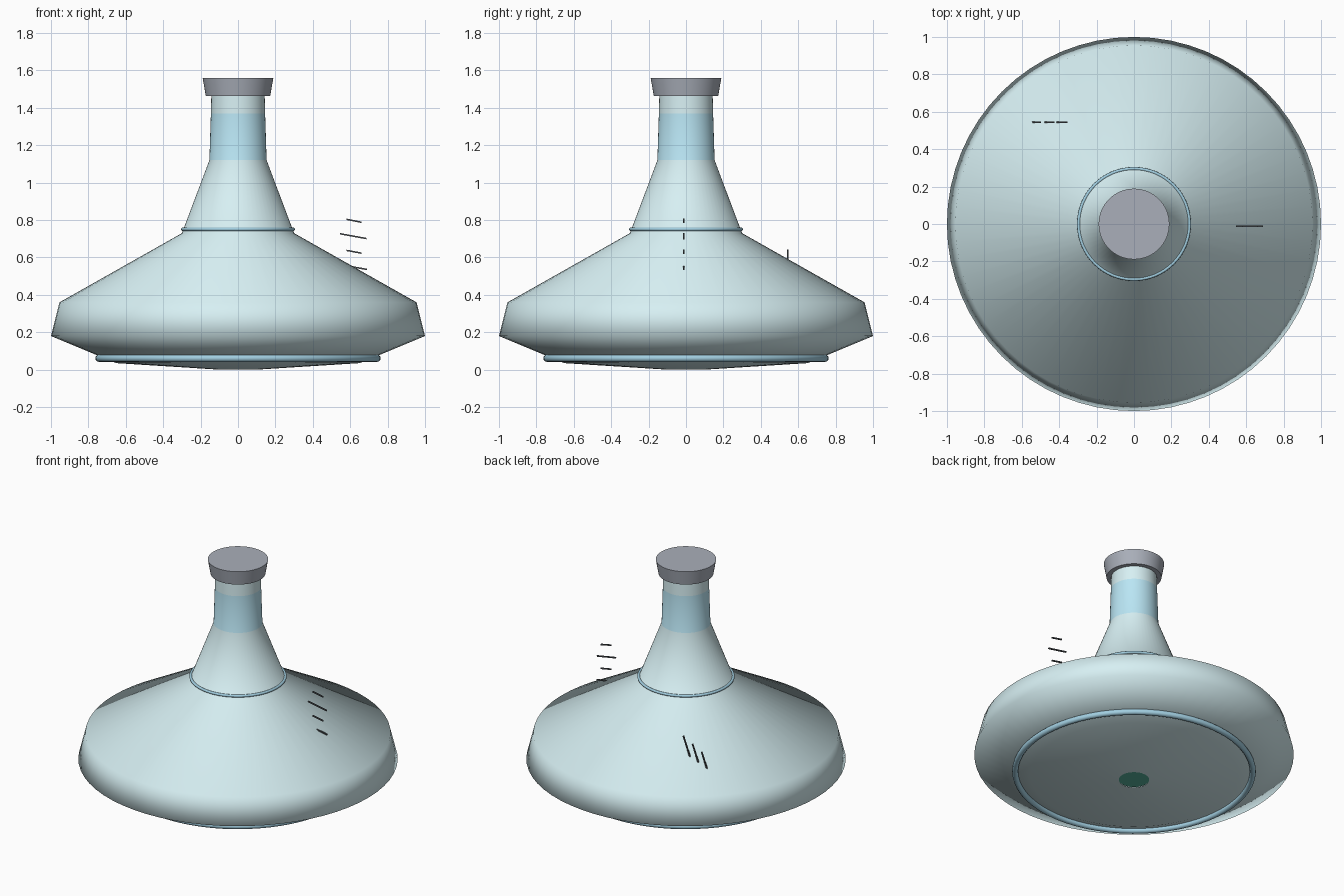
import bpy, bmesh, math
from mathutils import Vector

if "Cube" in bpy.data.objects:
    bpy.data.objects.remove(bpy.data.objects["Cube"])


def material(name, rgb):
    m = bpy.data.materials.new(name)
    m.diffuse_color = (*rgb, 1)
    m.use_nodes = True
    m.node_tree.nodes["Principled BSDF"].inputs["Base Color"].default_value = m.diffuse_color
    return m


GLASS = material("pale_glass", (0.68, 0.87, 0.90))
BAND = material("blue_band", (0.49, 0.79, 0.91))
RIM = material("blue_rim", (0.36, 0.62, 0.75))
STOPPER = material("stopper_grey", (0.40, 0.43, 0.49))
LIQUID = material("green_liquid", (0.10, 0.45, 0.34))
MARK = material("mark_grey", (0.08, 0.09, 0.10))


def finish(name, bm, mats):
    bmesh.ops.recalc_face_normals(bm, faces=bm.faces)
    mesh = bpy.data.meshes.new(name)
    bm.to_mesh(mesh)
    bm.free()
    for m in mats:
        mesh.materials.append(m)
    ob = bpy.data.objects.new(name, mesh)
    bpy.context.collection.objects.link(ob)
    return ob


def lathe(name, profile, mats, slots=None, segs=64, closed=False, angle=None):
    """Revolve (radius, z) points about z; slots gives a material per span."""
    bm = bmesh.new()
    rings = []
    for r, z in profile:
        if r == 0:
            rings.append([bm.verts.new((0, 0, z))] * segs)
        else:
            rings.append([bm.verts.new((r * math.cos(2 * math.pi * i / segs),
                                        r * math.sin(2 * math.pi * i / segs), z))
                          for i in range(segs)])
    spans = len(rings) if closed else len(rings) - 1
    for k in range(spans):
        a, b = rings[k], rings[(k + 1) % len(rings)]
        for i in range(segs):
            j = (i + 1) % segs
            f = bm.faces.new(list(dict.fromkeys((a[i], a[j], b[j], b[i]))))
            f.material_index = slots[k] if slots else 0
    ob = finish(name, bm, mats)
    ob.data.shade_smooth()
    if angle:
        ob.data.set_sharp_from_angle(angle=math.radians(angle))
    return ob


def ring(name, major, minor, z):
    pts = [(major + minor * math.cos(t), z + minor * math.sin(t))
           for t in (2 * math.pi * i / 12 for i in range(12))]
    return lathe(name, pts, [RIM], closed=True)


def bar(name, x0, z0, x1, z1, y, thick=0.008):
    """Thin straight bar in the x-z plane."""
    a, b = Vector((x0, y, z0)), Vector((x1, y, z1))
    d = (b - a).normalized()
    up = Vector((-d.z, 0, d.x)) * thick / 2
    side = Vector((0, thick / 2, 0))
    bm = bmesh.new()
    for p in (a, b):
        for s in (-1, 1):
            for t in (-1, 1):
                bm.verts.new(p + up * s + side * t)
    bmesh.ops.convex_hull(bm, input=bm.verts[:])
    return finish(name, bm, [MARK])


# Flask body with a coloured neck band
lathe("flask_body",
      [(0.095, 0.0), (0.65, 0.035), (0.76, 0.08), (1.0, 0.18), (0.955, 0.36),
       (0.30, 0.73), (0.153, 1.12), (0.145, 1.37), (0.142, 1.49)],
      [GLASS, BAND], slots=[0, 0, 0, 0, 0, 0, 1, 0])

# Liquid seen through the bottom opening
lathe("liquid_disc", [(0, 0.003), (0.097, 0.003)], [LIQUID])

# Rings around the base and shoulder
ring("base_ring", 0.744, 0.019, 0.061)
ring("shoulder_ring", 0.296, 0.009, 0.751)

# Tapered stopper
lathe("stopper", [(0, 1.463), (0.172, 1.463), (0.189, 1.56), (0, 1.56)],
      [STOPPER], angle=30)

# Measuring marks on the right
for i, (x0, z0, x1, z1) in enumerate([(0.58, 0.804, 0.66, 0.788), (0.545, 0.727, 0.688, 0.701),
                                      (0.58, 0.638, 0.66, 0.623), (0.60, 0.552, 0.69, 0.536)]):
    bar(f"measuring_mark_{i + 1}", x0, z0, x1, z1, -0.013)

# Slanted marks on the back left
for i in range(3):
    x, z = -0.36 - 0.07 * i, 0.642 - 0.037 * i
    bar(f"slanted_mark_{i + 1}", x, z, x - 0.052, z - 0.135, 0.543)
